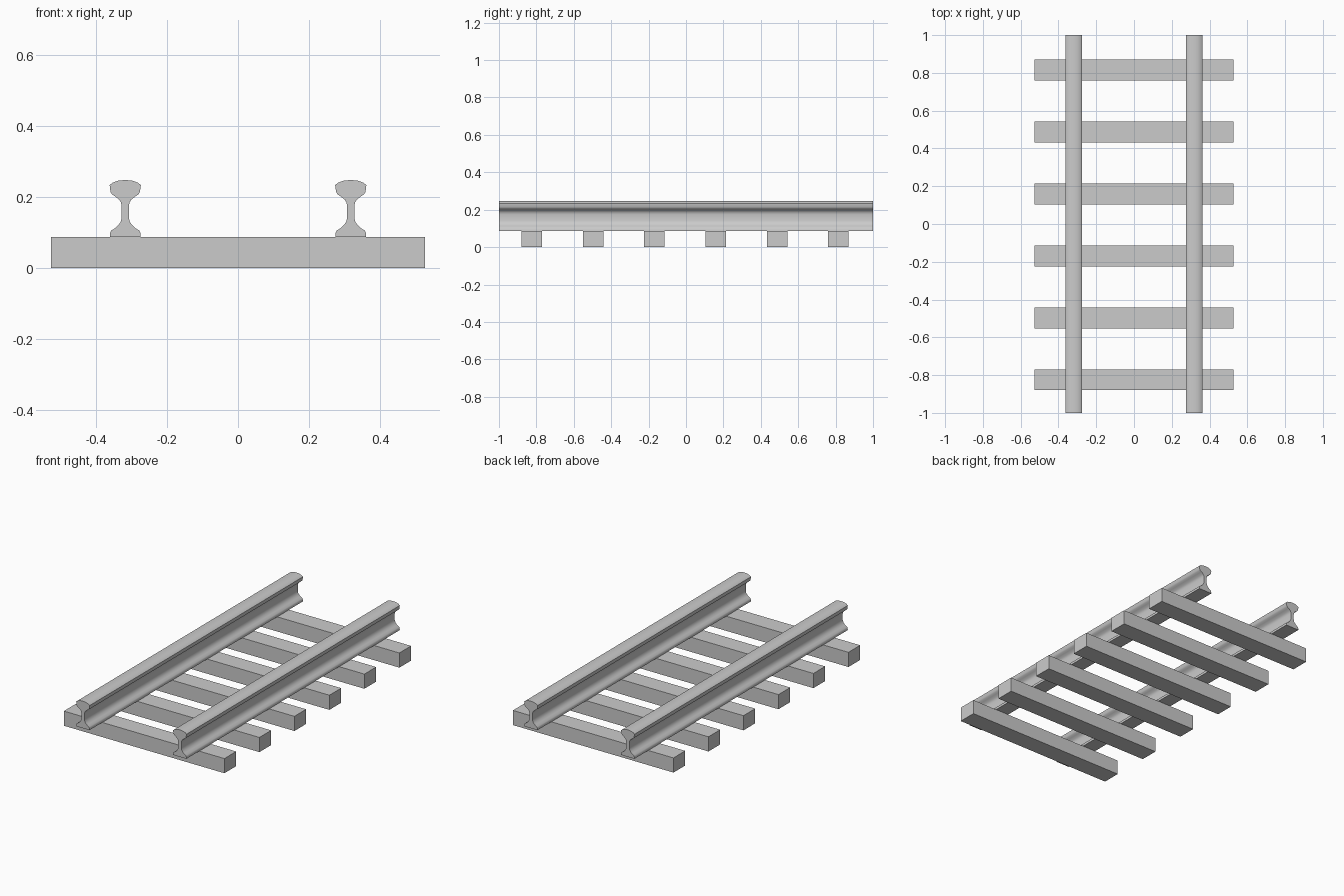
import bpy, bmesh

if "Cube" in bpy.data.objects:
    bpy.data.objects.remove(bpy.data.objects["Cube"])

SLEEPER_H = 0.087
RAIL_X = 0.318

# Right half of the rail cross-section, foot to head (offset from rail centre, z)
HALF = [(0.0437, 0.087), (0.0430, 0.098), (0.0395, 0.105), (0.0270, 0.113),
        (0.0180, 0.122), (0.0125, 0.131), (0.0100, 0.142), (0.0100, 0.174),
        (0.0120, 0.184), (0.0170, 0.192), (0.0280, 0.201), (0.0370, 0.207),
        (0.0415, 0.214), (0.0440, 0.233), (0.0360, 0.240), (0.0200, 0.2455),
        (0.0070, 0.247)]


def finish(bm, name):
    bmesh.ops.recalc_face_normals(bm, faces=bm.faces)
    mesh = bpy.data.meshes.new(name)
    bm.to_mesh(mesh)
    bm.free()
    obj = bpy.data.objects.new(name, mesh)
    bpy.context.collection.objects.link(obj)
    return obj


def rail(name, x):
    # Mirror the half profile and extrude it along the track
    outline = HALF + [(-dx, z) for dx, z in reversed(HALF)]
    bm = bmesh.new()
    face = bm.faces.new([bm.verts.new((x + dx, -1, z)) for dx, z in outline])
    ext = bmesh.ops.extrude_face_region(bm, geom=[face], use_keep_orig=True)
    verts = [v for v in ext["geom"] if isinstance(v, bmesh.types.BMVert)]
    bmesh.ops.translate(bm, verts=verts, vec=(0, 2, 0))
    obj = finish(bm, name)
    bpy.ops.object.select_all(action='DESELECT')
    obj.select_set(True)
    bpy.context.view_layer.objects.active = obj
    bpy.ops.object.shade_smooth_by_angle(angle=0.6)


def sleeper(name, y):
    bm = bmesh.new()
    bmesh.ops.create_cube(bm, size=1)
    bmesh.ops.scale(bm, verts=bm.verts, vec=(1.054, 0.11, SLEEPER_H))
    bmesh.ops.translate(bm, verts=bm.verts, vec=(0, y, SLEEPER_H / 2))
    finish(bm, name)


# Two rails
rail("rail_left", -RAIL_X)
rail("rail_right", RAIL_X)

# Six evenly spaced sleepers
for i in range(6):
    sleeper(f"sleeper_{i + 1}", -0.825 + i * 0.328)
